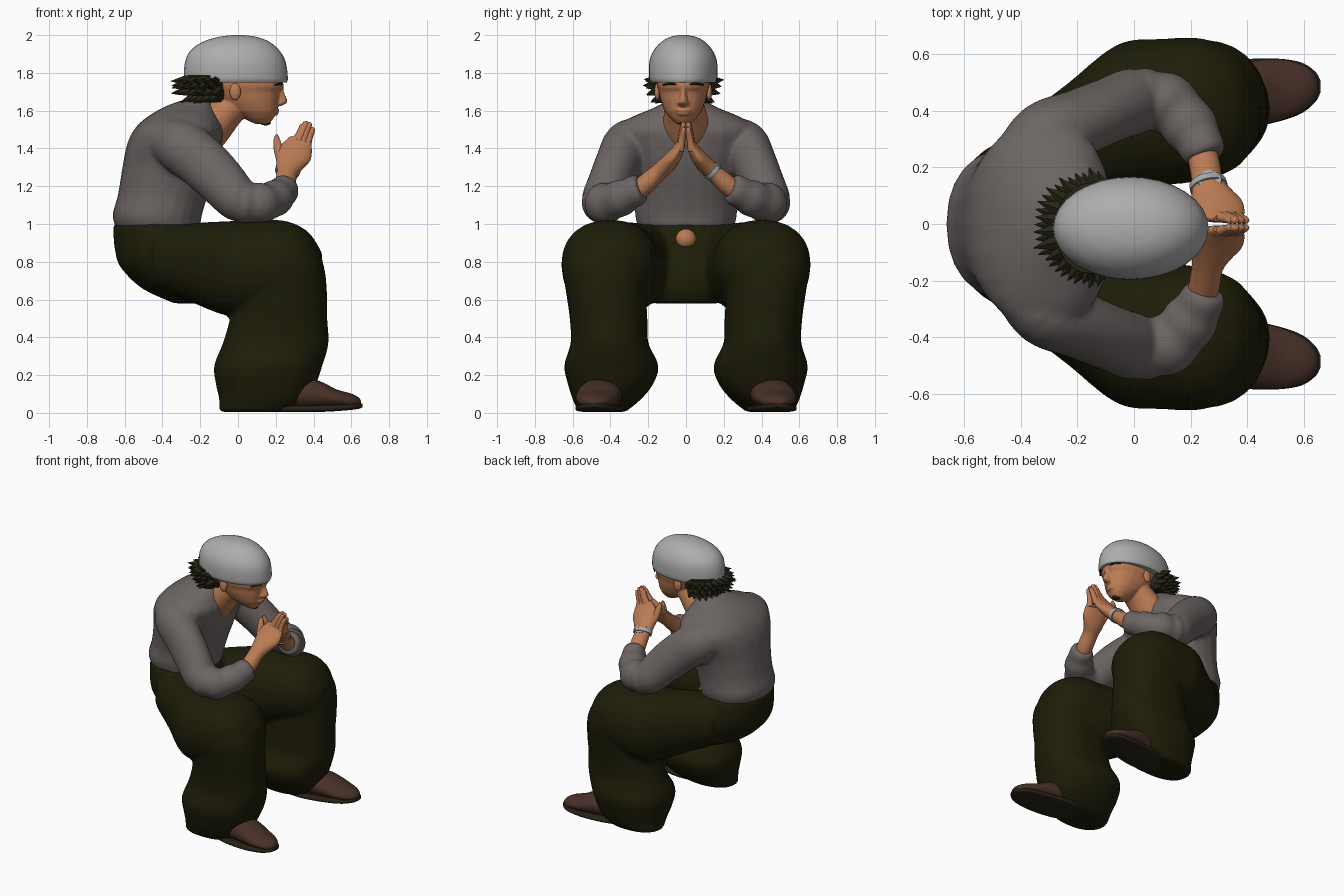
import bpy, bmesh, math, random
from mathutils import Vector, Matrix

random.seed(4)
if "Cube" in bpy.data.objects:
    bpy.data.objects.remove(bpy.data.objects["Cube"])

X, Y, Z = Vector((1, 0, 0)), Vector((0, 1, 0)), Vector((0, 0, 1))
HEAD_Y = -0.015


def material(name, r, g, b):
    m = bpy.data.materials.new(name)
    m.use_nodes = True
    m.diffuse_color = (r, g, b, 1)
    m.node_tree.nodes["Principled BSDF"].inputs["Base Color"].default_value = (r, g, b, 1)
    return m


CAP = material("cap_grey", .42, .42, .42)
KNIT = material("knit_grey", .15, .13, .125)
SKIN = material("skin", .5, .2, .09)
CLOTH = material("dark_olive", .0125, .012, .0025)
HAIR = material("hair_dark", .02, .018, .007)
LEATHER = material("brown_leather", .065, .03, .021)
SOLE = material("sole_dark", .02, .016, .008)
METAL = material("watch_metal", .36, .39, .41)


def spline(stations, steps=4):
    """Catmull-Rom through the stations, so a few of them give a smooth form."""
    p = [Vector(s) for s in stations]
    p = [2 * p[0] - p[1]] + p + [2 * p[-1] - p[-2]]
    out = []
    for a, b, c, d in zip(p, p[1:], p[2:], p[3:]):
        for k in range(steps):
            t = k / steps
            out.append(b + (c - a) * t / 2 + (2 * a - 5 * b + 4 * c - d) * t * t / 2
                       + (3 * b - a - 3 * c + d) * t ** 3 / 2)
    return out + [p[-2]]


def loft(bm, stations, side=1, normal=None, hint=Y, sides=24, power=2.0):
    """Skin ovals (x, y, z, half width along hint, half depth); side=-1 mirrors in y."""
    st = spline(stations)
    pts = [Vector(s[:3]) for s in st]
    rings = []
    for i, s in enumerate(st):
        t = normal or (pts[min(i + 1, len(st) - 1)] - pts[max(i - 1, 0)]).normalized()
        u = (hint - t * hint.dot(t)).normalized()
        v = t.cross(u)
        ring = []
        for k in range(sides):
            ang = math.tau * k / sides
            c, n = math.cos(ang), math.sin(ang)
            c = math.copysign(abs(c) ** (2 / power), c)
            n = math.copysign(abs(n) ** (2 / power), n)
            q = pts[i] + u * c * max(s[3], .004) + v * n * max(s[4], .004)
            ring.append(bm.verts.new((q.x, q.y * side, q.z)))
        rings.append(ring)
    faces = [bm.faces.new(rings[0]), bm.faces.new(rings[-1])]
    for a, b in zip(rings, rings[1:]):
        for k in range(sides):
            j = (k + 1) % sides
            faces.append(bm.faces.new((a[k], a[j], b[j], b[k])))
    bmesh.ops.recalc_face_normals(bm, faces=faces)


def slab(z, back, front, half, y=0.0):
    """Horizontal oval given by its back and front x."""
    return ((back + front) / 2, y, z, half, (front - back) / 2)


def finish(name, bm, mat, voxel=0, angle=50, relax=4):
    me = bpy.data.meshes.new(name)
    bm.to_mesh(me)
    bm.free()
    me.materials.append(mat)
    me.polygons.foreach_set("use_smooth", [True] * len(me.polygons))
    me.set_sharp_from_angle(angle=math.radians(angle))
    ob = bpy.data.objects.new(name, me)
    bpy.context.scene.collection.objects.link(ob)
    if voxel:
        mod = ob.modifiers.new("fuse", "REMESH")
        mod.mode, mod.voxel_size, mod.use_smooth_shade = "VOXEL", voxel, True
        mod = ob.modifiers.new("relax", "SMOOTH")
        mod.factor, mod.iterations = .5, relax
    return ob


def ball(bm, centre, size, seg=20):
    mat = Matrix.Translation(centre) @ Matrix.Diagonal((*size, 1))
    bmesh.ops.create_uvsphere(bm, u_segments=seg, v_segments=seg // 2, radius=1, matrix=mat)


# Sweater: torso, upper arms and forearms fused together
bm = bmesh.new()
loft(bm, [slab(.985, -.65, -.2, .255), slab(1.05, -.664, -.19, .27), slab(1.15, -.637, -.16, .27),
          slab(1.3, -.612, -.11, .3), slab(1.42, -.588, -.085, .35), slab(1.5, -.55, -.075, .37),
          slab(1.56, -.49, -.1, .3), slab(1.62, -.39, -.13, .16), slab(1.66, -.28, -.15, .09)],
     normal=Z, power=2.25)
for s in (1, -1):
    loft(bm, [(-.4, .22, 1.44, .11, .11), (-.31, .305, 1.415, .13, .14), (-.19, .36, 1.325, .118, .14),
              (-.08, .405, 1.215, .115, .13), (0, .435, 1.125, .118, .115), (.04, .44, 1.1, .09, .09)], s)
    loft(bm, [(-.04, .45, 1.12, .09, .09), (.03, .44, 1.115, .115, .115), (.07, .435, 1.11, .105, .105),
              (.12, .425, 1.11, .112, .11), (.16, .39, 1.12, .096, .096), (.2, .34, 1.14, .098, .1),
              (.225, .3, 1.16, .084, .086), (.245, .26, 1.18, .084, .08), (.255, .235, 1.19, .072, .072)],
         s, hint=Z)
finish("sweater", bm, KNIT, .013, relax=5)

# Trousers: seat, thighs and wide lower legs fused together
bm = bmesh.new()
loft(bm, [slab(1.0, -.66, -.2, .268), slab(.94, -.66, -.17, .29), slab(.85, -.65, -.12, .31),
          slab(.77, -.622, -.06, .31), slab(.66, -.51, -.05, .27), slab(.58, -.34, -.08, .18)], normal=Z)
for s in (1, -1):
    loft(bm, [(-.45, .17, .82, .17, .15), (-.25, .265, .795, .22, .208), (-.06, .37, .765, .265, .25),
              (.1, .395, .77, .26, .25), (.25, .405, .795, .25, .222), (.37, .4, .79, .195, .17),
              (.445, .39, .76, .08, .09)], s, normal=X, power=2.2)
    loft(bm, [(.22, .42, .9, .19, .18), (.225, .425, .78, .228, .23), (.225, .422, .63, .212, .247),
              (.215, .41, .5, .206, .258), (.2, .405, .37, .206, .28), (.16, .395, .25, .25, .287),
              (.148, .4, .15, .225, .265), (.135, .42, .07, .18, .235), (.095, .445, .005, .125, .195)],
         s, normal=Z, power=2.3)
finish("trousers", bm, CLOTH, .016)

# Shoes with soles
for s, label in ((1, "left"), (-1, "right")):
    bm = bmesh.new()
    loft(bm, [(.2, .43, .09, .1, .07), (.35, .45, .1, .113, .085), (.44, .465, .092, .115, .073),
              (.52, .475, .075, .108, .05), (.6, .482, .062, .08, .04), (.64, .485, .055, .045, .026),
              (.652, .486, .05, .015, .01)], s, normal=X)
    finish(label + "_shoe", bm, LEATHER)
    bm = bmesh.new()
    loft(bm, [(.16, .43, .022, .1, .018), (.3, .446, .022, .125, .018), (.46, .468, .024, .118, .018),
              (.58, .48, .03, .095, .016), (.64, .485, .036, .055, .014), (.66, .486, .04, .02, .01)],
         s, normal=X, power=4)
    finish(label + "_sole", bm, SOLE)

# Hands pressed together: wrist, palm, four fingers and thumb
for s, label in ((1, "left"), (-1, "right")):
    bm = bmesh.new()
    loft(bm, [(.235, .27, 1.165, .052, .05), (.25, .21, 1.215, .055, .052), (.26, .15, 1.27, .056, .046),
              (.275, .1, 1.315, .075, .046), (.297, .06, 1.365, .092, .038), (.32, .034, 1.41, .078, .027),
              (.335, .024, 1.44, .06, .018)], s, hint=X)
    for i in range(4):
        top = (1.53, 1.544, 1.538, 1.512)[i]
        tip = .345 + .017 * i
        loft(bm, [(.268 + .032 * i, .031, 1.4 - .004 * i, .021, .021), (tip - .022, .021, top - .06, .02, .018),
                  (tip - .003, .013, top - .012, .016, .013), (tip, .011, top, .006, .006)], s, hint=X, sides=12)
    loft(bm, [(.235, .075, 1.33, .03, .025), (.215, .04, 1.39, .025, .023), (.206, .022, 1.44, .019, .018),
              (.204, .016, 1.472, .007, .006)], s, hint=X, sides=12)
    finish(label + "_hand", bm, SKIN)

# Wrist watch on the left arm
bm = bmesh.new()
loft(bm, [(.26, .146, 1.274, .066, .053), (.265, .128, 1.29, .068, .053)], hint=X)
up = Vector((0, .55, .83))
spot = Matrix.Translation(Vector((.268, .122, 1.268)) + up * .052) @ up.to_track_quat("Z", "Y").to_matrix().to_4x4()
bmesh.ops.create_cone(bm, cap_ends=True, segments=24, radius1=.047, radius2=.041, depth=.022, matrix=spot)
finish("wrist_watch", bm, METAL, angle=35)

# Head, neck and nose fused together
bm = bmesh.new()
y = HEAD_Y
loft(bm, [slab(1.53, .09, .165, .035, y), slab(1.56, .03, .188, .068, y), slab(1.585, -.01, .2, .088, y),
          slab(1.6, -.04, .207, .098, y), slab(1.65, -.1, .215, .118, y), slab(1.7, -.15, .222, .13, y),
          slab(1.74, -.18, .24, .14, y), slab(1.85, -.18, .2, .14, y)], normal=Z, power=2.25)
loft(bm, [(-.2, 0, 1.44, .12, .11), (-.13, 0, 1.52, .122, .105), (-.06, -.006, 1.6, .11, .095),
          (.02, y, 1.67, .09, .09)])
loft(bm, [slab(1.625, .17, .228, .026, y), slab(1.64, .17, .257, .031, y), slab(1.66, .17, .26, .023, y),
          slab(1.7, .17, .244, .017, y), slab(1.74, .17, .243, .016, y)], normal=Z, sides=12)
ball(bm, (.2, y, 1.602), (.02, .042, .009))
ball(bm, (.195, y, 1.584), (.02, .036, .01))
finish("head", bm, SKIN, .007, relax=2)

# Ears
bm = bmesh.new()
for s in (1, -1):
    ball(bm, (-.015, y + s * .137, 1.7), (.03, .016, .045), 16)
finish("ears", bm, SKIN)

# Brows and chin beard
bm = bmesh.new()
for s in (1, -1):
    loft(bm, [(.23, y + s * .035, 1.738, .005, .006), (.226, y + s * .07, 1.743, .006, .007),
              (.195, y + s * .108, 1.736, .004, .004)], hint=Z, sides=8)
ball(bm, (.146, y, 1.535), (.028, .026, .013))
finish("brows_and_beard", bm, HAIR)

# Hair under the cap with a fringe of spikes
bm = bmesh.new()
loft(bm, [slab(1.645, -.19, -.07, .1, y), slab(1.68, -.255, -.04, .135, y), slab(1.72, -.28, -.03, .152, y),
          slab(1.79, -.28, -.03, .16, y)], normal=Z)
for row, (z, drop, rx, ry) in enumerate(((1.67, -.4, .11, .115), (1.705, -.25, .14, .133), (1.735, -.1, .15, .142),
                                        (1.757, .05, .15, .145))):
    for k in range(13):
        a = math.radians(88 + 184 * (k + .5 * (row % 2)) / 12.5)
        d = Vector((math.cos(a) - .25, math.sin(a), drop + random.uniform(-.15, .1))).normalized()
        length = random.uniform(.055, .075) + .025 * abs(math.cos(a))
        base = Vector((-.12 + rx * math.cos(a), y + ry * math.sin(a), z))
        m = Matrix.Translation(base + d * length / 2) @ d.to_track_quat("Z", "Y").to_matrix().to_4x4()
        bmesh.ops.create_cone(bm, segments=5, radius1=.034, radius2=.001, depth=length, matrix=m)
finish("hair", bm, HAIR, angle=25)

# Knit cap
bm = bmesh.new()
loft(bm, [slab(1.748, -.277, .258, .17, y), slab(1.775, -.287, .264, .181, y), slab(1.86, -.28, .252, .179, y),
          slab(1.92, -.25, .218, .155, y), slab(1.965, -.185, .165, .115, y), slab(1.99, -.105, .1, .07, y),
          slab(2.0, -.03, .035, .023, y)], normal=Z, sides=32)
finish("cap", bm, CAP)

# Round belt buckle
bm = bmesh.new()
ball(bm, (-.175, 0, .92), (.055, .055, .055))
finish("belt_buckle", bm, SKIN)
